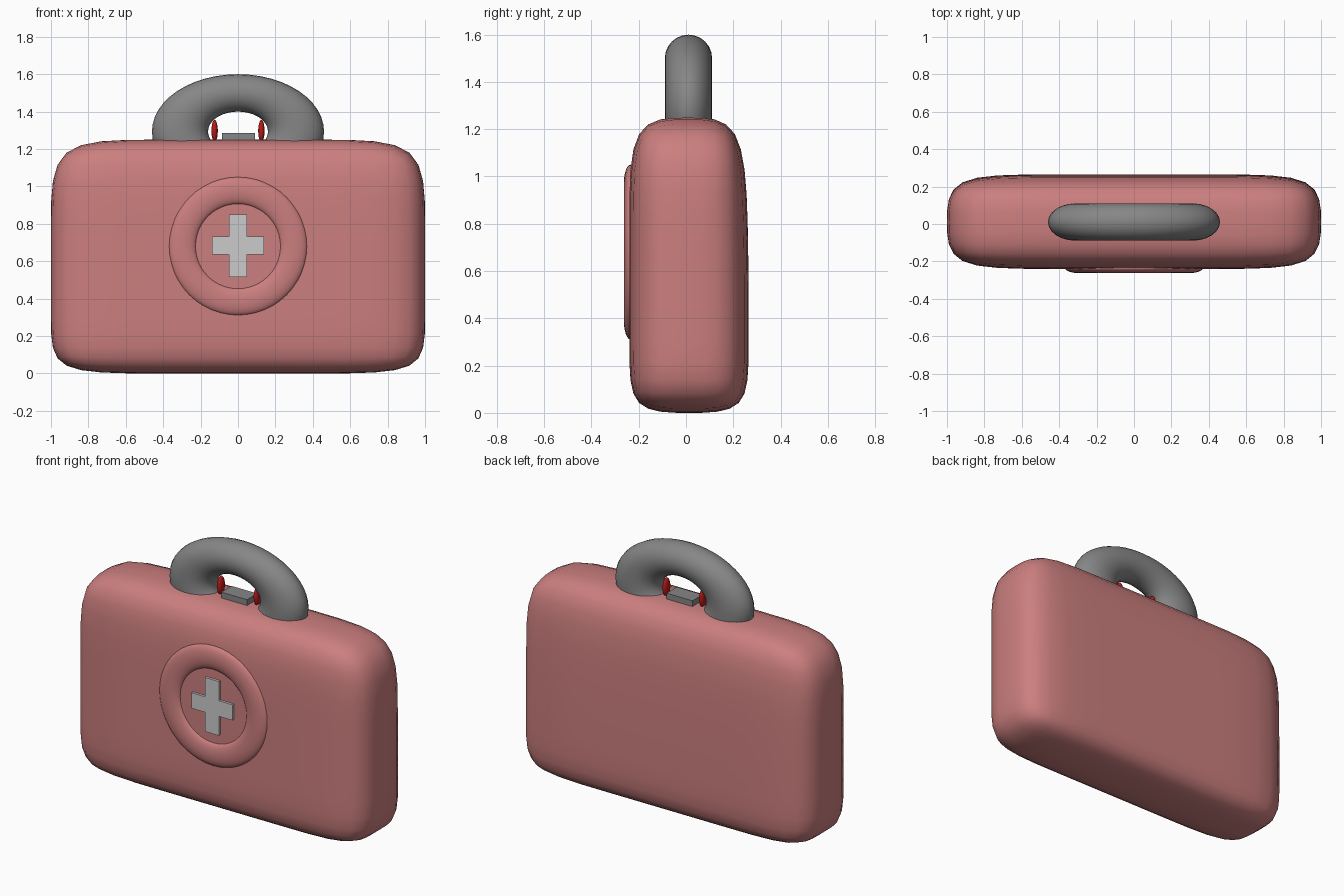
import bpy, bmesh, math
from mathutils import Vector

if "Cube" in bpy.data.objects:
    bpy.data.objects.remove(bpy.data.objects["Cube"])


def material(name, r, g, b):
    m = bpy.data.materials.new(name)
    m.diffuse_color = (r, g, b, 1)
    m.use_nodes = True
    m.node_tree.nodes["Principled BSDF"].inputs["Base Color"].default_value = m.diffuse_color
    return m


RED = material("soft_red", 0.60, 0.21, 0.21)
DARK_RED = material("deep_red", 0.50, 0.01, 0.01)
GREY = material("dark_grey", 0.24, 0.24, 0.24)
WHITE = material("off_white", 0.80, 0.80, 0.80)
MID_Y = 0.0125


def from_bmesh(name, bm, mat, smooth=False):
    bmesh.ops.recalc_face_normals(bm, faces=bm.faces)
    for f in bm.faces:
        f.smooth = smooth
    me = bpy.data.meshes.new(name)
    bm.to_mesh(me)
    bm.free()
    ob = bpy.data.objects.new(name, me)
    bpy.context.collection.objects.link(ob)
    me.materials.append(mat)
    return ob


def box(lo, hi):
    bm = bmesh.new()
    bmesh.ops.create_cube(bm, size=1)
    lo, hi = Vector(lo), Vector(hi)
    for v in bm.verts:
        v.co = Vector((lo[i] + hi[i]) / 2 + v.co[i] * (hi[i] - lo[i]) for i in range(3))
    return bm


def torus(name, loc, major, minor, scale, mat):
    # ring whose axis runs front to back
    bpy.ops.mesh.primitive_torus_add(major_radius=major, minor_radius=minor,
                                     major_segments=48, minor_segments=24)
    ob = bpy.context.object
    ob.name = name
    for v in ob.data.vertices:
        x, y, z = v.co
        v.co = (loc[0] + x * scale[0], loc[1] + z * scale[1], loc[2] - y * scale[2])
    ob.data.materials.append(mat)
    for p in ob.data.polygons:
        p.use_smooth = True
    return ob


# case body: loop-cut box, subdivided
bm = box((-1, -0.24, 0), (1, 0.265, 1.25))
for axis, cut in ((0, -0.5), (0, 0.5), (1, MID_Y), (2, 0.25), (2, 0.83)):
    n = Vector((0, 0, 0))
    n[axis] = 1
    bmesh.ops.bisect_plane(bm, geom=bm.verts[:] + bm.edges[:] + bm.faces[:],
                           plane_co=n * cut, plane_no=n)
for v in bm.verts:
    if v.co.z > 1.2 and v.co.y > 0.2:
        v.co.y = 0.24
body = from_bmesh("case_body", bm, RED, True)
sub = body.modifiers.new("round", "SUBSURF")
sub.levels = sub.render_levels = 2

# round badge frame on the front
torus("badge_ring", (0, -0.234, 0.68), 0.2975, 0.0725, (1, 0.39, 1), RED)

# raised cross in the badge
a, h, w, t = 0.14, 0.167, 0.047, 0.048
quarter = [(w, h), (w, t), (a, t)]
pts = quarter + [(x, -z) for x, z in reversed(quarter)]
pts += [(-x, -z) for x, z in quarter] + [(-x, z) for x, z in reversed(quarter)]
bm = bmesh.new()
face = bm.faces.new([bm.verts.new((x, -0.23, 0.683 + z)) for x, z in pts])
ext = bmesh.ops.extrude_face_region(bm, geom=[face])
bmesh.ops.translate(bm, vec=(0, -0.025, 0),
                    verts=[g for g in ext["geom"] if isinstance(g, bmesh.types.BMVert)])
from_bmesh("badge_cross", bm, WHITE)

# handle: flattened ring sunk into the lid
torus("carry_handle", (0, MID_Y - 0.002, 1.293), 0.31, 0.15, (1, 0.667, 0.667), GREY)

# latch plate under the handle
from_bmesh("latch_plate", box((-0.086, -0.04, 1.22), (0.09, 0.06, 1.285)), GREY)

# thin red studs on both sides of the latch
for side, label in ((-1, "left"), (1, "right")):
    bm = bmesh.new()
    bmesh.ops.create_uvsphere(bm, u_segments=24, v_segments=16, radius=1)
    for v in bm.verts:
        v.co = (side * 0.125 + v.co.x * 0.017, MID_Y + v.co.y * 0.03, 1.297 + v.co.z * 0.058)
    from_bmesh("latch_stud_" + label, bm, DARK_RED, True)
